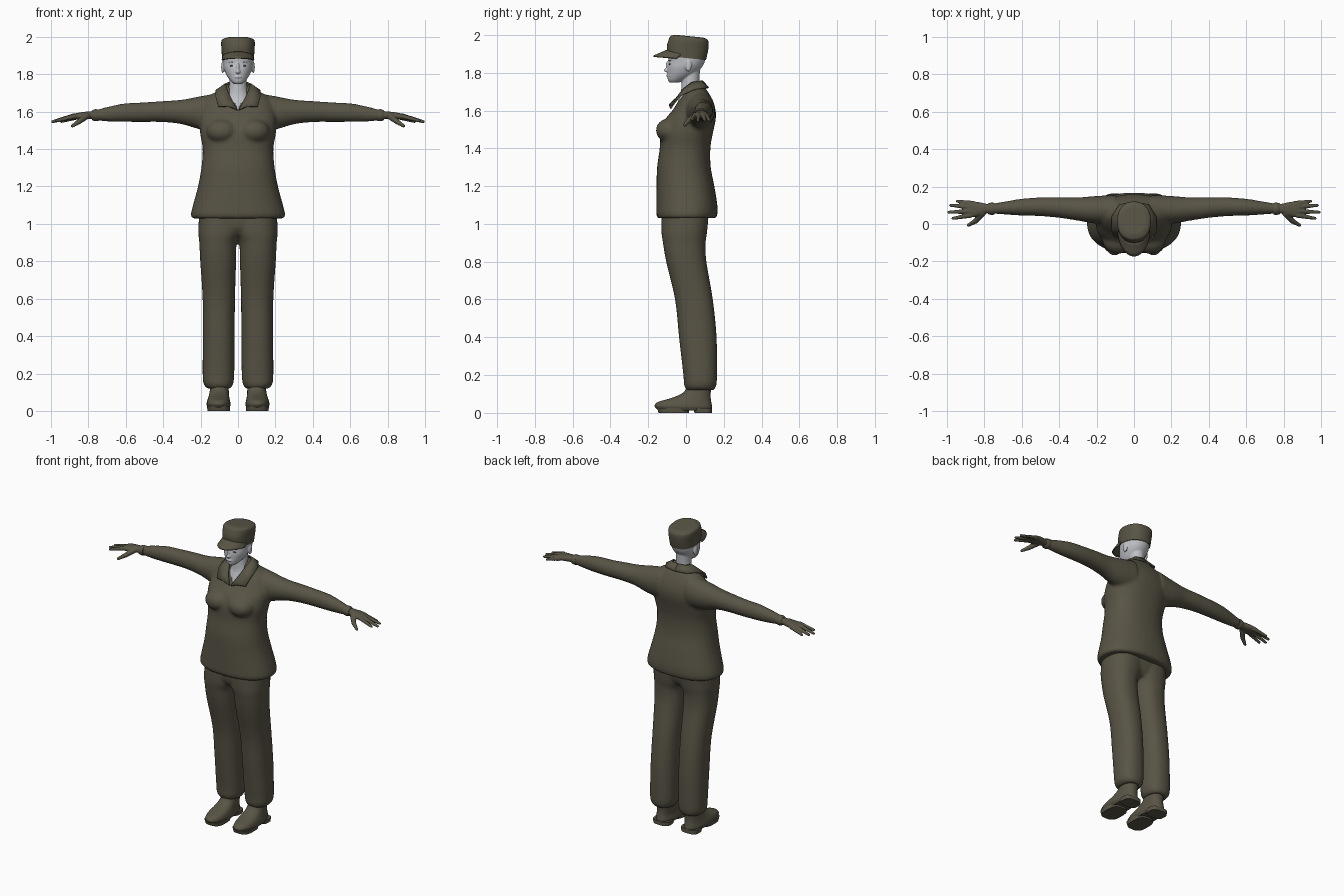
import bpy, bmesh, math
from mathutils import Vector, Matrix

if "Cube" in bpy.data.objects:
    bpy.data.objects.remove(bpy.data.objects["Cube"])


def material(name, rgb):
    m = bpy.data.materials.new(name)
    m.diffuse_color = (*rgb, 1)
    m.use_nodes = True
    m.node_tree.nodes["Principled BSDF"].inputs["Base Color"].default_value = m.diffuse_color
    return m


OLIVE = material("olive cloth", (0.098, 0.088, 0.060))
SKIN = material("pale grey skin", (0.52, 0.53, 0.56))
DARK = material("dark eye grey", (0.12, 0.12, 0.13))


def spline(rows, steps=4):
    """Catmull-Rom interpolation of ring tables."""
    out = []
    for i in range(len(rows) - 1):
        p = [rows[max(0, min(len(rows) - 1, i + k))] for k in (-1, 0, 1, 2)]
        for s in range(steps):
            t = s / steps
            out.append([0.5 * (2 * b + (c - a) * t + (2 * a - 5 * b + 4 * c - d) * t * t
                               + (3 * b - a - 3 * c + d) * t ** 3) for a, b, c, d in zip(*p)])
    return out + [list(rows[-1])]


def loft(bm, rings, axis="z", power=2.3, side=1, sides=36, steps=4):
    """Rings are (position, u_min, u_max, v_min, v_max), superellipse sections."""
    prev, new = None, []
    for t, u0, u1, v0, v1 in spline(rings, steps):
        ring = []
        for k in range(sides):
            a = 2 * math.pi * k / sides
            c, s = math.cos(a), math.sin(a)
            u = (u0 + u1) / 2 + (u1 - u0) / 2 * math.copysign(abs(c) ** (2 / power), c)
            v = (v0 + v1) / 2 + (v1 - v0) / 2 * math.copysign(abs(s) ** (2 / power), s)
            x, y, z = (u, v, t) if axis == "z" else (t, u, v)
            ring.append(bm.verts.new((x * side, y, z)))
        if prev:
            for k in range(sides):
                j = (k + 1) % sides
                new.append(bm.faces.new((prev[k], prev[j], ring[j], ring[k])))
        else:
            new.append(bm.faces.new(ring))
        prev = ring
    new.append(bm.faces.new(prev))
    bmesh.ops.recalc_face_normals(bm, faces=new)


def body(rows):
    """Symmetric rows (z, half_width, front, back) to ring rows."""
    return [(z, -h, h, f, b) for z, h, f, b in rows]


def blob(bm, centre, size):
    bmesh.ops.create_uvsphere(bm, u_segments=20, v_segments=12, radius=1,
                              matrix=Matrix.Translation(centre) @ Matrix.Diagonal((*size, 1)))


def tube(bm, a, b, r0, r1):
    a, b = Vector(a), Vector(b)
    d = b - a
    m = Matrix.Translation((a + b) / 2) @ d.to_track_quat("Z", "Y").to_matrix().to_4x4()
    bmesh.ops.create_cone(bm, cap_ends=True, segments=14, radius1=r0, radius2=r1, depth=d.length, matrix=m)
    blob(bm, a, (r0, r0, r0))
    blob(bm, b, (r1, r1, r1))


def finish(bm, name, mat, voxel=0, smooth=0, mirror=False, solid=0):
    me = bpy.data.meshes.new(name)
    bm.to_mesh(me)
    bm.free()
    ob = bpy.data.objects.new(name, me)
    bpy.context.collection.objects.link(ob)
    me.materials.append(mat)
    for p in me.polygons:
        p.use_smooth = len(p.vertices) <= 4
    if voxel:
        r = ob.modifiers.new("fuse", "REMESH")
        r.mode, r.voxel_size, r.use_smooth_shade = "VOXEL", voxel, True
    if smooth:
        s = ob.modifiers.new("soften", "SMOOTH")
        s.factor, s.iterations = 0.5, smooth
    if solid:
        s = ob.modifiers.new("thickness", "SOLIDIFY")
        s.thickness, s.offset = solid, 0
    if mirror:
        m = ob.modifiers.new("mirror", "MIRROR")
        m.use_mirror_merge = False
    return ob


# jacket: torso, bust and both sleeves fused
bm = bmesh.new()
loft(bm, body([(1.03, .245, -.15, .158), (1.05, .252, -.157, .166), (1.1, .241, -.157, .166),
               (1.2, .214, -.156, .15), (1.3, .196, -.153, .131), (1.4, .189, -.139, .129),
               (1.48, .202, -.135, .142), (1.55, .205, -.112, .157), (1.6, .2, -.072, .157),
               (1.65, .182, -.04, .143), (1.69, .145, -.012, .122), (1.72, .095, 0, .102),
               (1.748, .066, .005, .085)]))
SLEEVE = [(.1, .01, .155, 1.5, 1.70), (.2, .002, .15, 1.505, 1.683), (.3, .018, .142, 1.533, 1.664),
          (.4, .033, .143, 1.544, 1.657), (.5, .042, .142, 1.545, 1.65), (.6, .045, .135, 1.545, 1.645),
          (.68, .05, .122, 1.547, 1.63), (.74, .054, .112, 1.551, 1.615), (.765, .056, .108, 1.555, 1.608)]
for side in (1, -1):
    loft(bm, SLEEVE, axis="x", power=2, side=side)
    blob(bm, (side * .085, -.085, 1.495), (.085, .075, .065))
jacket = finish(bm, "jacket", OLIVE, voxel=.01, smooth=5)

# open neckline cutter
bm = bmesh.new()
tri = [(0, 1.605), (.075, 1.8), (-.075, 1.8)]
front = [bm.verts.new((x, -.3, z)) for x, z in tri]
back = [bm.verts.new((x, .03, z)) for x, z in tri]
bm.faces.new(front)
bm.faces.new(back[::-1])
for i in range(3):
    j = (i + 1) % 3
    bm.faces.new((front[j], front[i], back[i], back[j]))
bmesh.ops.recalc_face_normals(bm, faces=bm.faces)
cutter = finish(bm, "neckline_cutter", OLIVE)
cutter.hide_render = True
cutter.display_type = "WIRE"
cut = jacket.modifiers.new("neckline", "BOOLEAN")
cut.object, cut.operation, cut.solver = cutter, "DIFFERENCE", "EXACT"

# folded collar
bm = bmesh.new()
inner = [(0, .085, 1.757), (.05, .072, 1.754), (.067, .03, 1.747), (.056, -.014, 1.712),
         (.035, -.05, 1.665), (.005, -.082, 1.61)]
outer = [(0, .118, 1.72), (.078, .103, 1.72), (.118, .04, 1.712), (.12, -.03, 1.68),
         (.105, -.072, 1.628), (.05, -.088, 1.63)]
a, b = ([bm.verts.new(p) for p in e] for e in (inner, outer))
for i in range(5):
    bm.faces.new((a[i], b[i], b[i + 1], a[i + 1]))
finish(bm, "collar", OLIVE, solid=.009, mirror=True)

# trousers: hips and both legs fused
bm = bmesh.new()
LEG = [(.12, .04, .165, .003, .148), (.145, .026, .184, -.01, .16), (.2, .02, .189, -.014, .164),
       (.4, .018, .188, -.037, .162), (.6, .016, .189, -.058, .142), (.8, .01, .202, -.105, .108),
       (.9, .006, .207, -.122, .104), (.96, -.02, .212, -.13, .112), (1.07, -.03, .207, -.13, .122)]
for side in (1, -1):
    loft(bm, LEG, side=side)
loft(bm, body([(.94, .15, -.09, .08), (.98, .2, -.12, .105), (1.07, .21, -.13, .122)]))
finish(bm, "trousers", OLIVE, voxel=.01, smooth=4)

# boots
bm = bmesh.new()
loft(bm, [(.012, .048, .158, -.145, .134), (.03, .04, .168, -.164, .138), (.045, .041, .167, -.164, .136),
          (.06, .044, .163, -.143, .133), (.075, .047, .158, -.09, .131), (.095, .049, .153, -.036, .13),
          (.12, .05, .15, -.004, .132), (.17, .055, .15, .012, .135)], steps=3)
finish(bm, "boot", OLIVE, mirror=True)
bm = bmesh.new()
for y0, y1 in ((-.145, .015), (.045, .138)):
    loft(bm, [(0, .044, .163, y0, y1), (.026, .042, .166, y0 - .008, y1)], power=3, steps=1)
finish(bm, "boot_sole", OLIVE, mirror=True)

# gloved hands
bm = bmesh.new()
loft(bm, [(.75, .06, .105, 1.559, 1.604), (.79, .056, .108, 1.56, 1.602), (.83, .042, .117, 1.558, 1.598),
          (.87, .036, .12, 1.557, 1.591), (.893, .04, .114, 1.56, 1.582)], axis="x")
for root, tip in (((.875, .046, 1.576), (.968, .03, 1.552)), ((.88, .068, 1.577), (.99, .063, 1.547)),
                  ((.875, .091, 1.575), (.98, .1, 1.549)), ((.86, .11, 1.571), (.944, .122, 1.548))):
    tube(bm, root, tip, .0135, .0085)
tube(bm, (.81, .058, 1.577), (.848, .015, 1.548), .018, .014)
tube(bm, (.848, .015, 1.548), (.885, -.006, 1.524), .014, .009)
finish(bm, "glove", OLIVE, voxel=.004, smooth=3, mirror=True)
bm = bmesh.new()
loft(bm, [(.745, .05, .113, 1.551, 1.612), (.765, .049, .114, 1.549, 1.613), (.78, .053, .11, 1.556, 1.606)],
     axis="x", power=2)
finish(bm, "glove_cuff", OLIVE, mirror=True)

# head, face, ears and neck
bm = bmesh.new()
loft(bm, body([(1.747, .02, -.085, -.04), (1.76, .036, -.095, -.01), (1.78, .052, -.098, .03),
               (1.8, .064, -.098, .058), (1.83, .076, -.098, .085), (1.86, .081, -.093, .1),
               (1.89, .082, -.094, .104), (1.94, .075, -.08, .1)]), power=2.1)
loft(bm, body([(1.54, .11, -.065, .1), (1.62, .1, -.052, .1), (1.66, .08, -.038, .09),
               (1.69, .06, -.028, .078), (1.74, .047, -.024, .07), (1.84, .047, -.02, .076)]), power=2)
blob(bm, (0, -.099, 1.813), (.013, .018, .011))
blob(bm, (0, -.094, 1.834), (.009, .014, .03))
blob(bm, (0, -.096, 1.786), (.02, .009, .007))
for side in (1, -1):
    blob(bm, (side * .081, .012, 1.838), (.009, .018, .032))
finish(bm, "head_and_neck", SKIN, voxel=.004, smooth=3)

# eyes and brows
bm = bmesh.new()
blob(bm, (.033, -.086, 1.845), (.013, .005, .004))
blob(bm, (.035, -.084, 1.864), (.017, .005, .002))
finish(bm, "eye_and_brow", DARK, mirror=True)

# cap crown, tilted down to the back
bm = bmesh.new()
loft(bm, body([(1.878, .085, -.097, .106), (1.93, .088, -.101, .117), (1.97, .09, -.09, .12),
               (1.987, .084, -.08, .112), (1.995, .062, -.055, .09)]), sides=40)
for v in bm.verts:
    v.co.z -= .1 * v.co.y
finish(bm, "cap_crown", OLIVE)

# cap visor
bm = bmesh.new()
prev = None
for i in range(21):
    t = math.radians(-80 + 8 * i)
    s, c = math.sin(t), math.cos(t)
    p = Vector((.082 * s, -.01 - .085 * c, 1.89 + .03 * c))
    q = Vector((.085 * s, -.025 - .147 * c, 1.872 + .015 * c))
    row = [bm.verts.new(p.lerp(q, k / 4)) for k in range(5)]
    if prev:
        for k in range(4):
            bm.faces.new((prev[k], prev[k + 1], row[k + 1], row[k]))
    prev = row
finish(bm, "cap_visor", OLIVE, solid=.008)
